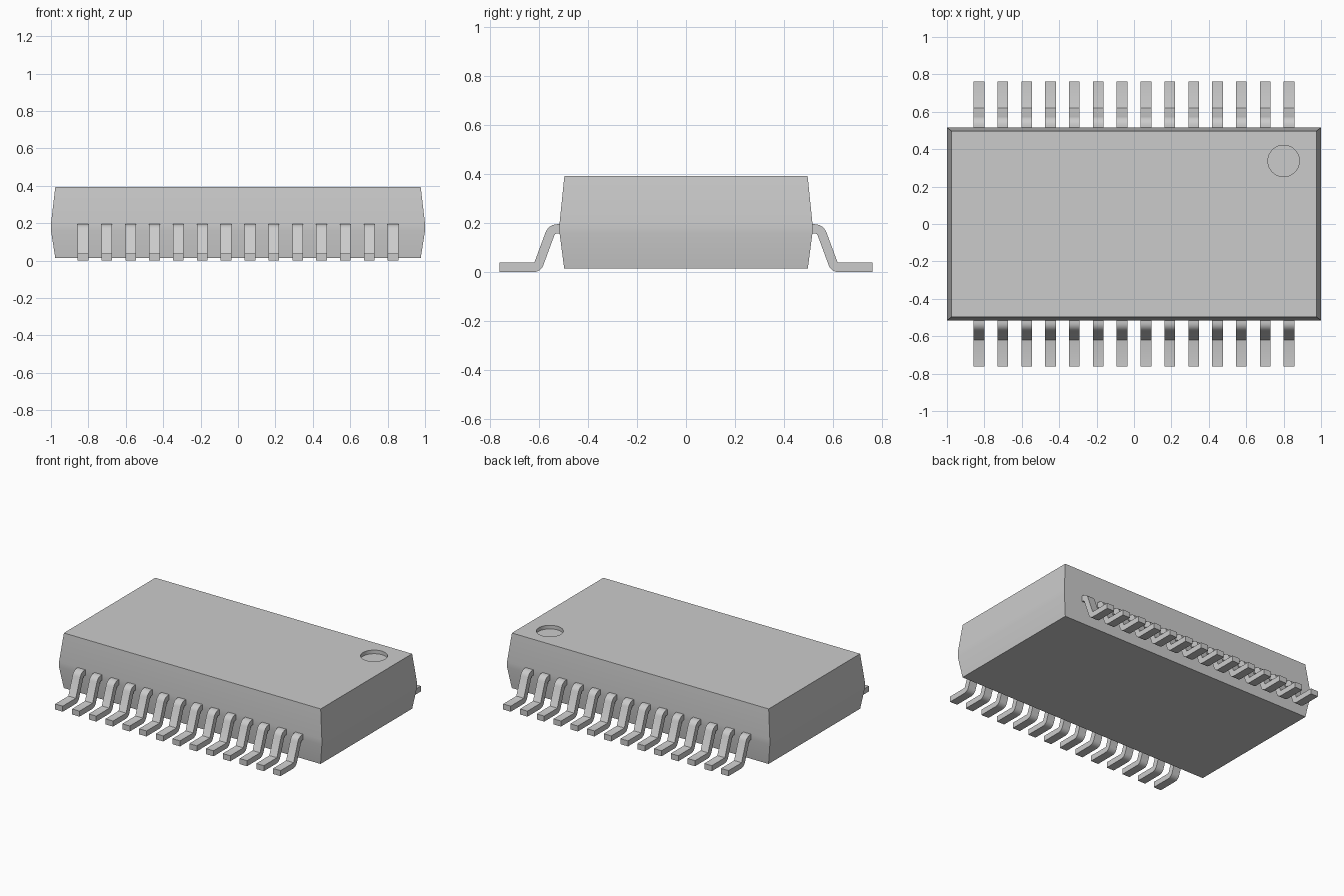
import bpy, bmesh, math

if "Cube" in bpy.data.objects:
    bpy.data.objects.remove(bpy.data.objects["Cube"])

# One grey for everything
grey = bpy.data.materials.new("light_grey")
grey.diffuse_color = (0.6, 0.6, 0.6, 1)
grey.use_nodes = True
grey.node_tree.nodes["Principled BSDF"].inputs["Base Color"].default_value = grey.diffuse_color


def make_object(name, bm):
    bmesh.ops.recalc_face_normals(bm, faces=bm.faces)
    me = bpy.data.meshes.new(name)
    bm.to_mesh(me)
    bm.free()
    me.materials.append(grey)
    ob = bpy.data.objects.new(name, me)
    bpy.context.collection.objects.link(ob)
    return ob


def smooth(ob):
    bpy.ops.object.select_all(action='DESELECT')
    ob.select_set(True)
    bpy.context.view_layer.objects.active = ob
    bpy.ops.object.shade_smooth_by_angle(angle=math.radians(30))


# Package body: stacked rectangles, widest at the parting band
bm = bmesh.new()
rings = []
for hx, hy, z in [(0.977, 0.498, 0.015), (1.0, 0.517, 0.16),
                  (1.0, 0.517, 0.197), (0.977, 0.497, 0.393)]:
    rings.append([bm.verts.new((sx * hx, sy * hy, z))
                  for sx, sy in [(-1, -1), (1, -1), (1, 1), (-1, 1)]])
for a, b in zip(rings, rings[1:]):
    for i in range(4):
        j = (i + 1) % 4
        bm.faces.new((a[i], a[j], b[j], b[i]))
bm.faces.new(rings[0])
bm.faces.new(rings[-1])
# Round the sharp outer edges
sharp = [e for e in bm.edges if e.calc_face_angle() > math.radians(40)]
bmesh.ops.bevel(bm, geom=sharp, offset=0.018, segments=4, profile=0.5,
                affect='EDGES')
body = make_object("package_body", bm)

# Round recess marking the first pin
bm = bmesh.new()
bmesh.ops.create_cone(bm, cap_ends=True, segments=48, radius1=0.084,
                      radius2=0.084, depth=0.1)
bmesh.ops.translate(bm, verts=bm.verts, vec=(0.8, 0.337, 0.393 - 0.025 + 0.05))
cutter = make_object("recess_cutter", bm)
cutter.hide_render = True
cutter.hide_viewport = True
cut = body.modifiers.new("recess", 'BOOLEAN')
cut.object = cutter
cut.operation = 'DIFFERENCE'
cut.solver = 'EXACT'
bpy.context.view_layer.objects.active = body
body.select_set(True)
bpy.ops.object.modifier_apply(modifier="recess")
bpy.data.objects.remove(cutter)
smooth(body)


# Gull-wing lead profile in y,z: shoulder bend, slope, foot bend
def arc(cy, cz, r, a0, a1, n=6):
    return [(cy + r * math.cos(math.radians(a0 + (a1 - a0) * i / n)),
             cz + r * math.sin(math.radians(a0 + (a1 - a0) * i / n)))
            for i in range(n + 1)]


T = 0.038
upper = [(0.48, 0.195)] + arc(0.527, 0.145, 0.012 + T, 90, 20.5) \
    + arc(0.622, T + 0.003, 0.003, 200.5, 270, 2) + [(0.762, T)]
lower = [(0.48, 0.157)] + arc(0.527, 0.145, 0.012, 90, 20.5, 3) \
    + arc(0.622, T + 0.003, 0.003 + T, 200.5, 270) + [(0.762, 0)]
profile = upper + lower[::-1]

# Fourteen leads along each long side
W, PITCH = 0.057, 0.1275
for side, label in [(-1, "front"), (1, "back")]:
    bm = bmesh.new()
    for k in range(14):
        x = (k - 6.5) * PITCH
        face = bm.faces.new([bm.verts.new((x - W / 2, side * y, z))
                             for y, z in profile])
        ext = bmesh.ops.extrude_face_region(bm, geom=[face],
                                            use_keep_orig=True)
        bmesh.ops.translate(bm, vec=(W, 0, 0), verts=[
            v for v in ext["geom"] if isinstance(v, bmesh.types.BMVert)])
    smooth(make_object(label + "_leads", bm))
